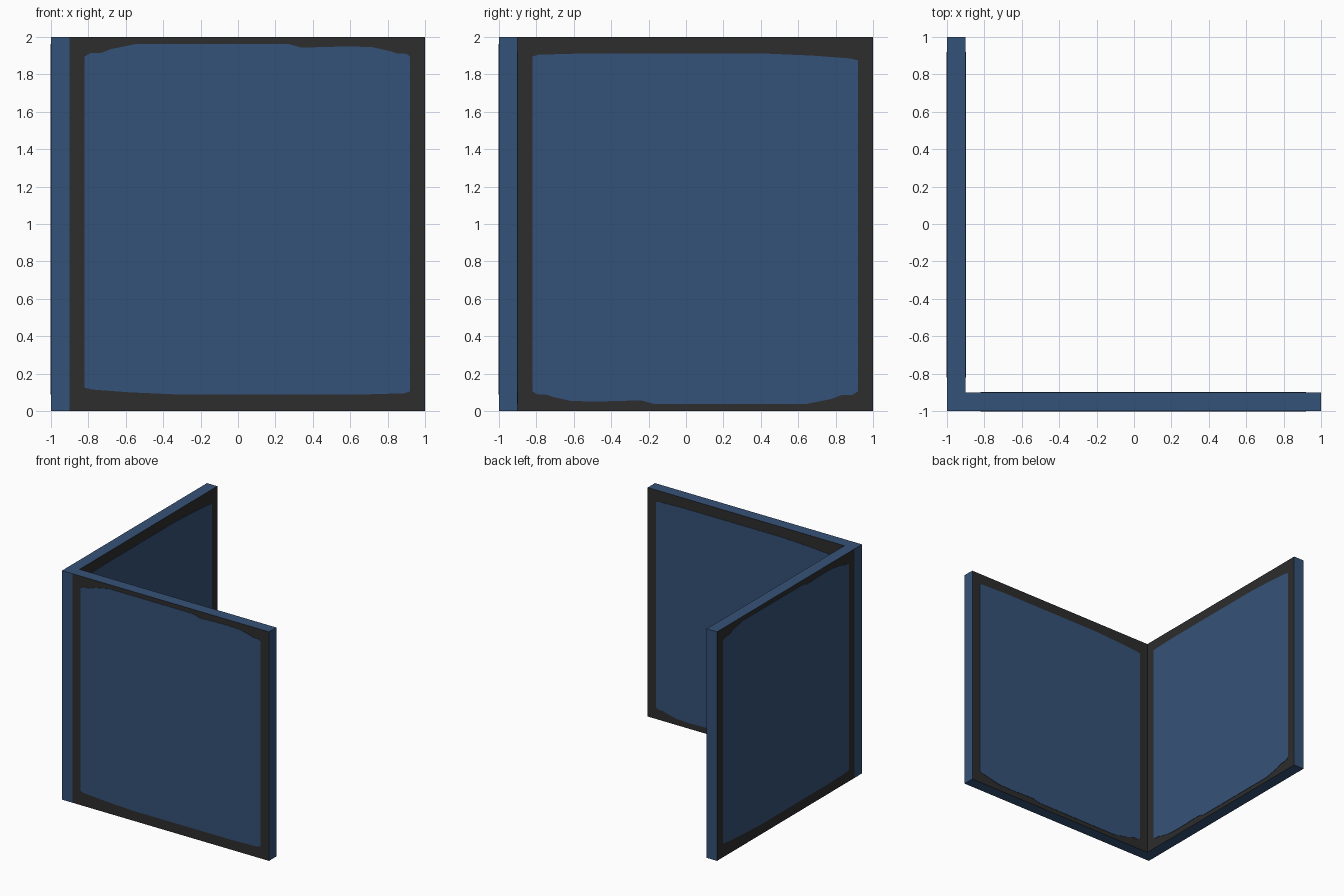
import bpy, bmesh, math
from mathutils import Matrix

if "Cube" in bpy.data.objects:
    bpy.data.objects.remove(bpy.data.objects["Cube"])


def material(name, rgb):
    m = bpy.data.materials.new(name)
    m.diffuse_color = (*rgb, 1)
    m.use_nodes = True
    m.node_tree.nodes["Principled BSDF"].inputs["Base Color"].default_value = m.diffuse_color
    return m


BLUE = material("slate blue", (0.036, 0.085, 0.188))
DARK = material("charcoal", (0.026, 0.026, 0.026))
T = 0.1        # wall thickness
PLATE = 0.003  # painted patch thickness

# Uneven outline of the painted patch (x, z)
PATCH = [(-0.82, 0.125), (-0.78, 0.115), (-0.74, 0.112), (-0.58, 0.10), (-0.31, 0.088),
         (0.65, 0.088), (0.89, 0.095), (0.92, 0.105), (0.92, 1.895), (0.90, 1.91),
         (0.85, 1.912), (0.81, 1.925), (0.72, 1.945), (0.60, 1.95), (0.34, 1.943),
         (0.27, 1.962), (-0.54, 1.963), (-0.68, 1.935), (-0.73, 1.915),
         (-0.79, 1.913), (-0.82, 1.895)]


def finish(bm, name, mats, matrix):
    bmesh.ops.recalc_face_normals(bm, faces=bm.faces)
    me = bpy.data.meshes.new(name)
    bm.to_mesh(me)
    bm.free()
    for m in mats:
        me.materials.append(m)
    me.transform(matrix)
    ob = bpy.data.objects.new(name, me)
    bpy.context.collection.objects.link(ob)
    return ob


def box(name, lo, hi, matrix=Matrix(), dark_axis=None):
    """Blue box; faces along dark_axis become charcoal."""
    bm = bmesh.new()
    bmesh.ops.create_cube(bm, size=1)
    for v in bm.verts:
        for i in range(3):
            v.co[i] = lo[i] if v.co[i] < 0 else hi[i]
    bm.normal_update()
    for f in bm.faces:
        if dark_axis is not None and abs(f.normal[dark_axis]) > 0.9:
            f.material_index = 1
    return finish(bm, name, [BLUE, DARK], matrix)


def patch(name, y, direction, flip, matrix):
    """Thin blue plate lying on a wall face."""
    bm = bmesh.new()
    verts = [bm.verts.new((x, y, 2 - z if flip else z)) for x, z in PATCH]
    face = bm.faces.new(verts)
    out = bmesh.ops.extrude_face_region(bm, geom=[face])
    for v in out["geom"]:
        if isinstance(v, bmesh.types.BMVert):
            v.co.y += direction * PLATE
    return finish(bm, name, [BLUE], matrix)


# Corner post shared by both walls
box("corner_post", (-1, -1, 0), (-1 + T, -1 + T, 2))

# Front wall as modelled; left wall is the same wall turned a quarter
# about z, then shifted so its short end meets the corner post
turn = Matrix.Translation((0, 0.1, 0)) @ Matrix.Rotation(math.radians(-90), 4, 'Z')
for side, m in (("front", Matrix()), ("left", turn)):
    box(side + "_wall", (-1 + T, -1, 0), (1, -1 + T, 2), m, dark_axis=1)
    patch(side + "_outer_patch", -1, -1, False, m)
    patch(side + "_inner_patch", -1 + T, 1, True, m)
